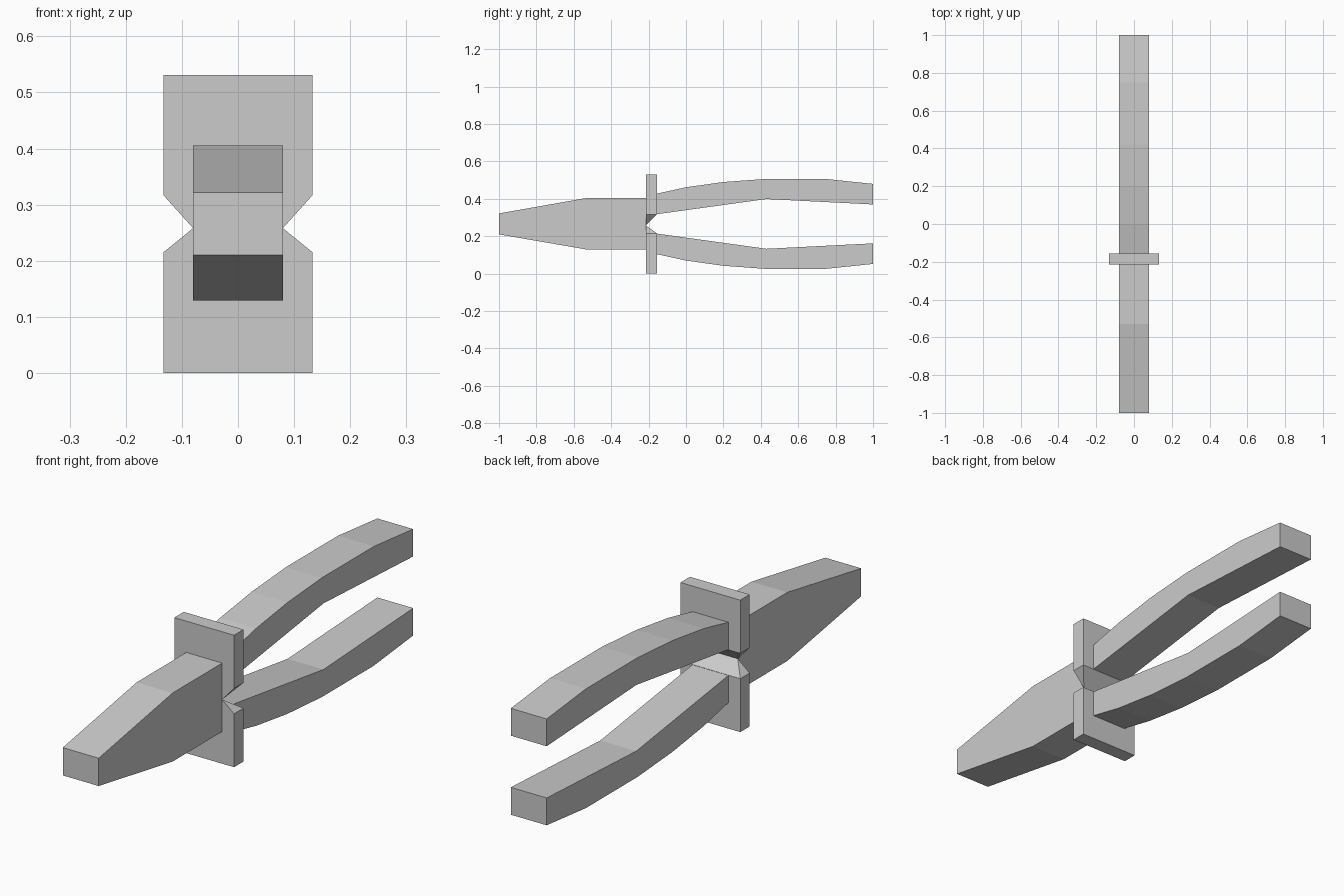
import bpy, bmesh

if "Cube" in bpy.data.objects:
    bpy.data.objects.remove(bpy.data.objects["Cube"])

MID = 0.266      # height of the mirror plane between the two handles
HALF = 0.08      # half thickness of jaw and handles


def finish(name, bm):
    bmesh.ops.recalc_face_normals(bm, faces=bm.faces)
    mesh = bpy.data.meshes.new(name)
    bm.to_mesh(mesh)
    bm.free()
    obj = bpy.data.objects.new(name, mesh)
    bpy.context.collection.objects.link(obj)
    return obj


def extrude_profile(name, profile):
    """Extrude a (y, z) outline across x."""
    bm = bmesh.new()
    face = bm.faces.new([bm.verts.new((-HALF, y, z)) for y, z in profile])
    ext = bmesh.ops.extrude_face_region(bm, geom=[face])
    moved = [v for v in ext["geom"] if isinstance(v, bmesh.types.BMVert)]
    bmesh.ops.translate(bm, verts=moved, vec=(2 * HALF, 0, 0))
    return finish(name, bm)


def guard(name, outer, inner, ridge):
    """Rectangular plate whose inner end tapers to a narrow front ridge."""
    bm = bmesh.new()
    for sx in (-1, 1):
        for y in (-0.215, -0.155):
            for z in (outer, inner):
                bm.verts.new((sx * 0.133, y, z))
        bm.verts.new((sx * HALF, -0.215, ridge))
    bmesh.ops.convex_hull(bm, input=bm.verts)
    bmesh.ops.dissolve_limit(bm, angle_limit=0.01, verts=bm.verts, edges=bm.edges)
    return finish(name, bm)


# Closed jaws
extrude_profile("jaw", [(-1, 0.21), (-1, 0.322), (-0.53, 0.405),
                        (-0.215, 0.405), (-0.215, 0.129), (-0.53, 0.129)])

# Hand guards meeting at the pivot ridge
guard("upper_guard", 0.531, 0.317, 0.258)
guard("lower_guard", 0.0, 0.215, 0.258)

# Curved handles, mirrored about the mid height
handle = [(-0.155, 0.428), (0, 0.462), (0.2, 0.49), (0.42, 0.506), (0.75, 0.506),
          (1, 0.48), (1, 0.37), (0.43, 0.399), (-0.155, 0.318)]
extrude_profile("upper_handle", handle)
extrude_profile("lower_handle", [(y, 2 * MID - z) for y, z in handle])
